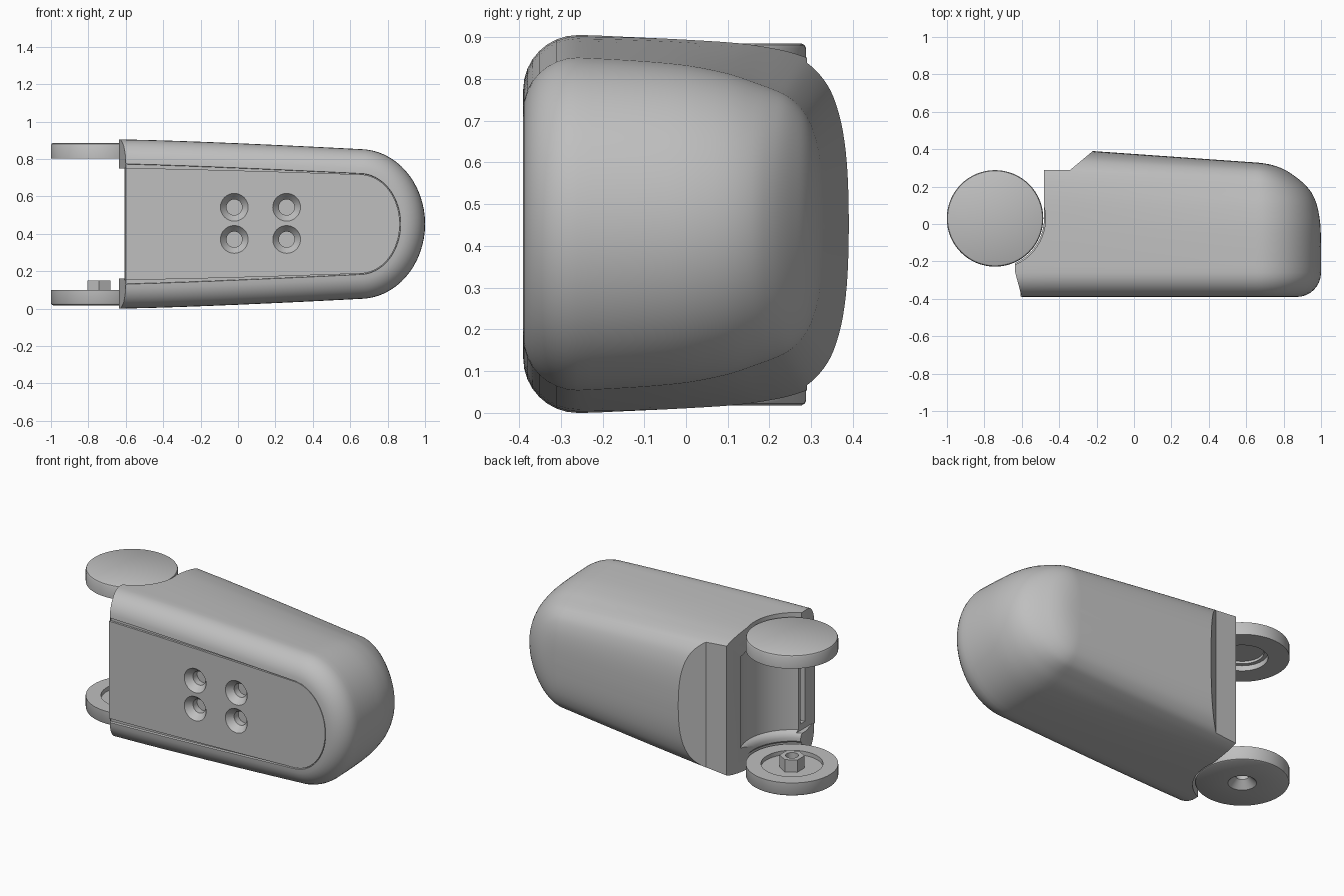
import bpy, bmesh
from math import sin, cos, pi, radians
from mathutils import Vector

if "Cube" in bpy.data.objects:
    bpy.data.objects.remove(bpy.data.objects["Cube"])

grey = bpy.data.materials.new("plain_grey")
grey.use_nodes = True
grey.diffuse_color = (0.52, 0.52, 0.52, 1)
grey.node_tree.nodes["Principled BSDF"].inputs["Base Color"].default_value = (0.52, 0.52, 0.52, 1)

HALF = 0.4525         # half height at the open end, also the height of the mid plane
NOSE_X = 0.65         # where the rounded nose starts
NOSE_HALF = 0.4005    # half height there
PIVOT = Vector((-0.743, 0.03, 0))


def finish(name, bm):
    bmesh.ops.remove_doubles(bm, verts=bm.verts, dist=1e-5)
    bmesh.ops.recalc_face_normals(bm, faces=bm.faces)
    mesh = bpy.data.meshes.new(name)
    bm.to_mesh(mesh)
    bm.free()
    mesh.materials.append(grey)
    obj = bpy.data.objects.new(name, mesh)
    bpy.context.collection.objects.link(obj)
    return obj


def loft(name, rings):
    """Join closed rings of equal length and cap both ends."""
    bm = bmesh.new()
    loops = [[bm.verts.new(p) for p in ring] for ring in rings]
    n = len(loops[0])
    for a, b in zip(loops, loops[1:]):
        for i in range(n):
            j = (i + 1) % n
            bm.faces.new((a[i], a[j], b[j], b[i]))
    bm.faces.new(loops[0])
    bm.faces.new(loops[-1])
    return finish(name, bm)


def revolve(name, profile, center, axis=(0, 0, 1), steps=64, closed=True):
    """Spin a (radius, height) profile about an axis."""
    bm = bmesh.new()
    axis = Vector(axis)
    side = Vector((1, 0, 0))
    verts = [bm.verts.new(center + side * r + axis * h) for r, h in profile]
    edges = [bm.edges.new(p) for p in zip(verts, verts[1:])]
    if closed:
        edges.append(bm.edges.new((verts[-1], verts[0])))
    bmesh.ops.spin(bm, geom=verts + edges, cent=center, axis=axis,
                   angle=2 * pi, steps=steps)
    return finish(name, bm)


def prism(name, outline, z0, z1):
    return loft(name, [[(x, y, z) for x, y in outline] for z in (z0, z1)])


def cut(target, cutters):
    bpy.context.view_layer.objects.active = target
    for c in cutters:
        mod = target.modifiers.new("cut", "BOOLEAN")
        mod.operation, mod.solver, mod.object = "DIFFERENCE", "EXACT", c
        bpy.ops.object.modifier_apply(modifier=mod.name)


def smooth_path(points, parts=3):
    """Catmull-Rom curve through tuples of any length."""
    pts = [points[0]] + points + [points[-1]]
    result = []
    for a, b, c, d in zip(pts, pts[1:], pts[2:], pts[3:]):
        for i in range(parts):
            t = i / parts
            result.append([q + t / 2 * (r - p + t * (2 * p - 5 * q + 4 * r - s
                                                     + t * (3 * (q - r) + s - p)))
                           for p, q, r, s in zip(a, b, c, d)])
    return result + [list(points[-1])]


def u_outline(y, dz, dx, left, extra):
    """Tapered U shape, inset by dz in height, dx at the nose, and extra toward the nose."""
    scale = (HALF - dz) / HALF
    side = []
    for i in range(8):
        x = left + (NOSE_X - left) * i / 8
        t = max(0, (x + 0.635) / (NOSE_X + 0.635))
        side.append((x, scale * (HALF - (HALF - NOSE_HALF) * t ** 1.3) - extra * t))
    nose_half = scale * NOSE_HALF - extra
    steps = 32
    nose = [(NOSE_X + (1 - NOSE_X - dx) * sin(pi * i / steps),
             nose_half * cos(pi * i / steps)) for i in range(steps + 1)]
    pts = side + nose + [(x, -h) for x, h in reversed(side)]
    # the back leans forward toward the nose
    return [(x, y * (1 - 0.18 * (x + 0.22)) if y > 0 else y, HALF + h) for x, h in pts]


# Body: slices from the recessed front face, round the front edge, to the domed back
slices = [(-0.375, 0.132, 0.132, -0.604, 0.015), (-0.386, 0.132, 0.132, -0.601, 0.015)]
for i in range(9):
    a = pi / 2 * (1 - i / 8)
    bend = 1 - cos(a)
    slices.append((-0.26 - 0.13 * sin(a), 0.13 * bend, 0.13 * bend,
                   -0.635 + 0.035 * sin(a), 0.015 * bend))
back = [(-0.26, 0, 0, 0), (-0.13, 0.002, 0, 0.005), (0, 0.006, 0.004, 0.013),
        (0.12, 0.013, 0.02, 0.027), (0.2, 0.024, 0.045, 0.04), (0.25, 0.036, 0.075, 0.045),
        (0.29, 0.053, 0.11, 0.046), (0.325, 0.087, 0.15, 0.042), (0.35, 0.13, 0.185, 0.035),
        (0.37, 0.195, 0.225, 0.024), (0.382, 0.27, 0.265, 0.012),
        (0.388, 0.35, 0.305, 0.004), (0.39, 0.435, 0.34, 0)]
slices += [(y, dz, dx, -0.635, extra) for y, dz, dx, extra in smooth_path(back)[1:]]
body = loft("body_shell", [u_outline(*s) for s in slices])

# Front panel: plate set into the recess, its gap closing toward the nose
panel = loft("front_panel", [u_outline(y, 0.153, 0.135, -0.607, 0) for y in (-0.388, -0.36)])

# Cutters: clearance round the pivot discs, stepped back corner, panel edge, wire slot
lip = [(0.27, -0.1), (0.27, 0.105), (0.262, 0.115), (0.262, 0.135), (0.268, 0.152),
       (0.28, 0.166), (0.292, 0.172)]
clearance = revolve("pivot_clearance",
                    [(0, -0.1)] + lip + [(r, 2 * HALF - z) for r, z in reversed(lip)]
                    + [(0, 2 * HALF + 0.1)], PIVOT, closed=False)
corner = prism("corner_cutter", [(-0.48, 0.03), (-0.48, 0.29), (-0.34, 0.29), (-0.1, 0.49),
                                 (-0.1, 0.6), (-1.2, 0.6), (-1.2, 0.03)], -0.1, 1)
edge = prism("panel_edge_cutter", [(-0.7, -0.37), (-0.606, -0.37), (-0.606, -0.18),
                                   (-0.7, -0.18)], 0.16, 0.75)
slot = prism("slot_cutter", [(-0.7, -0.29), (-0.56, -0.29), (-0.56, -0.25), (-0.7, -0.25)],
             0.2, 0.72)

# Four countersunk screw holes through the panel
holes = [revolve("screw_hole_cutter",
                 [(0, -0.02), (0.075, -0.02), (0.075, 0), (0.066, 0.012), (0.042, 0.04),
                  (0.042, 0.08), (0, 0.08)],
                 Vector((x, -0.389, z)), axis=(0, 1, 0), steps=32, closed=False)
         for x in (-0.02, 0.26) for z in (0.37, 0.542)]

# Lower pivot disc: dished, with a countersunk hole and a hexagonal post
lower = revolve("lower_pivot_disc",
                [(0.078, 0.018), (0.247, 0.018), (0.254, 0.022), (0.258, 0.03), (0.258, 0.1),
                 (0.173, 0.1), (0.173, 0.075), (0.036, 0.075), (0.036, 0.06)], PIVOT)
post = prism("hexagonal_post", [(PIVOT.x + 0.07 * sin(i * pi / 3), PIVOT.y + 0.07 * cos(i * pi / 3))
                                for i in range(6)], 0.07, 0.15)
bore = revolve("bore_cutter", [(0, 0), (0.036, 0), (0.036, 0.2), (0, 0.2)], PIVOT, closed=False)

# Upper pivot disc: cap with a stepped recess below
upper = revolve("upper_pivot_disc",
                [(0, 0.885), (0.247, 0.885), (0.254, 0.881), (0.258, 0.873), (0.258, 0.803),
                 (0.14, 0.803), (0.14, 0.835), (0.118, 0.835), (0.118, 0.85), (0, 0.85)],
                PIVOT, closed=False)

cut(body, [clearance, corner, edge, slot] + holes)
cut(panel, holes)
cut(post, [bore])
for c in [clearance, corner, edge, slot, bore] + holes:
    bpy.data.objects.remove(c)

# Smooth shading with crisp edges
bpy.ops.object.select_all(action="DESELECT")
for obj in (body, panel, lower, post, upper):
    obj.select_set(True)
bpy.context.view_layer.objects.active = body
bpy.ops.object.shade_smooth_by_angle(angle=radians(30))
